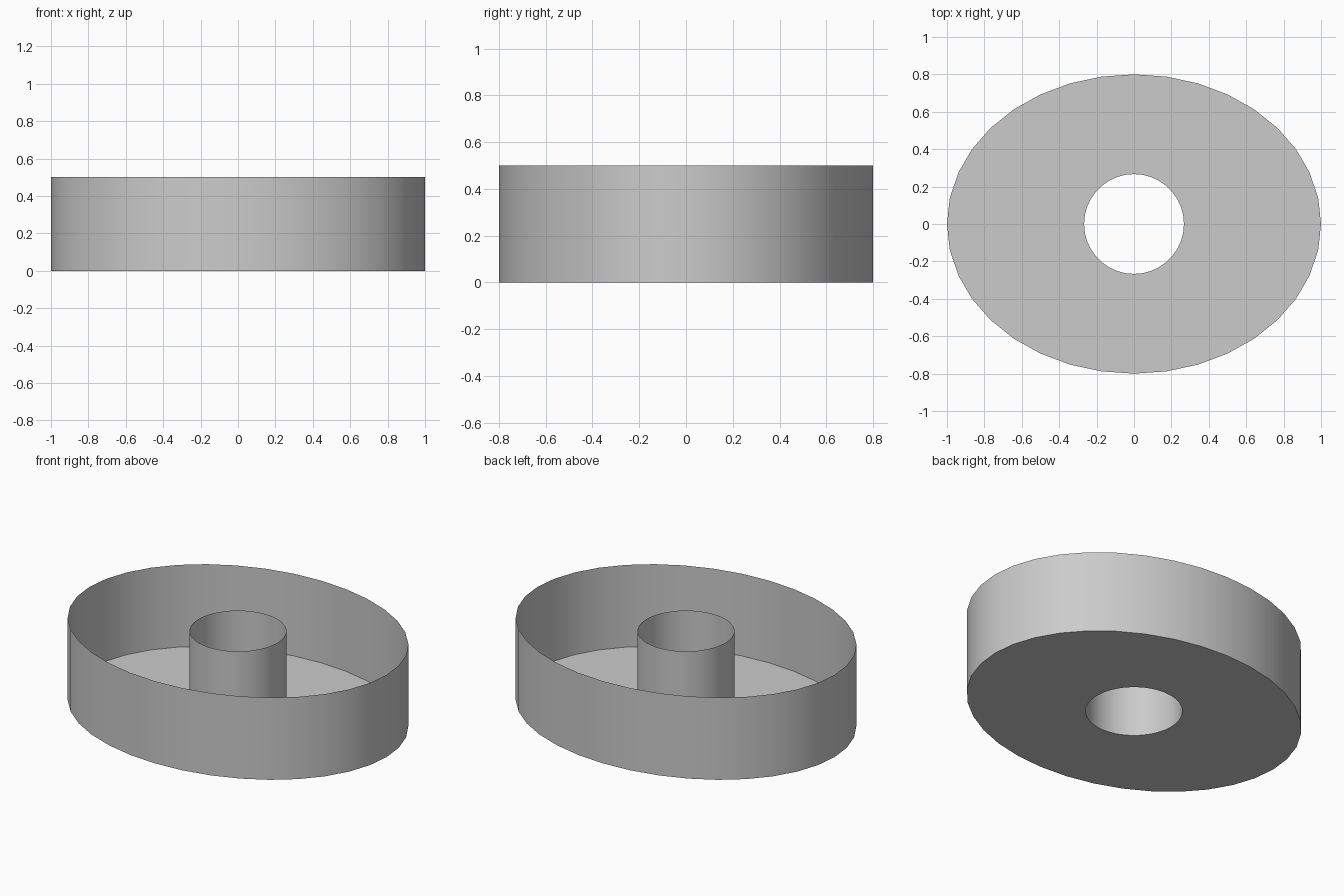
import bpy, bmesh
from math import cos, sin, tau

if "Cube" in bpy.data.objects:
    bpy.data.objects.remove(bpy.data.objects["Cube"])

SEGMENTS = 36
HEIGHT = 0.5
OUTER = (1.0, 0.8)
INNER = (0.267, 0.267)


def ring(bm, radii, z):
    return [bm.verts.new((radii[0] * cos(tau * i / SEGMENTS),
                          radii[1] * sin(tau * i / SEGMENTS), z))
            for i in range(SEGMENTS)]


def band(name, radii_a, z_a, radii_b, z_b):
    """Thin single-surface strip between two elliptical rings."""
    bm = bmesh.new()
    a, b = ring(bm, radii_a, z_a), ring(bm, radii_b, z_b)
    for i in range(SEGMENTS):
        j = (i + 1) % SEGMENTS
        bm.faces.new((a[i], a[j], b[j], b[i]))
    mesh = bpy.data.meshes.new(name)
    bm.to_mesh(mesh)
    bm.free()
    obj = bpy.data.objects.new(name, mesh)
    bpy.context.collection.objects.link(obj)
    bpy.ops.object.select_all(action='DESELECT')
    obj.select_set(True)
    bpy.context.view_layer.objects.active = obj
    bpy.ops.object.shade_smooth_by_angle()
    return obj


# Oval rim wall
band("outer_wall", OUTER, 0, OUTER, HEIGHT)
# Round open tube in the middle
band("centre_tube", INNER, 0, INNER, HEIGHT)
# Flat floor with the tube's hole through it
band("floor", INNER, 0, OUTER, 0)
